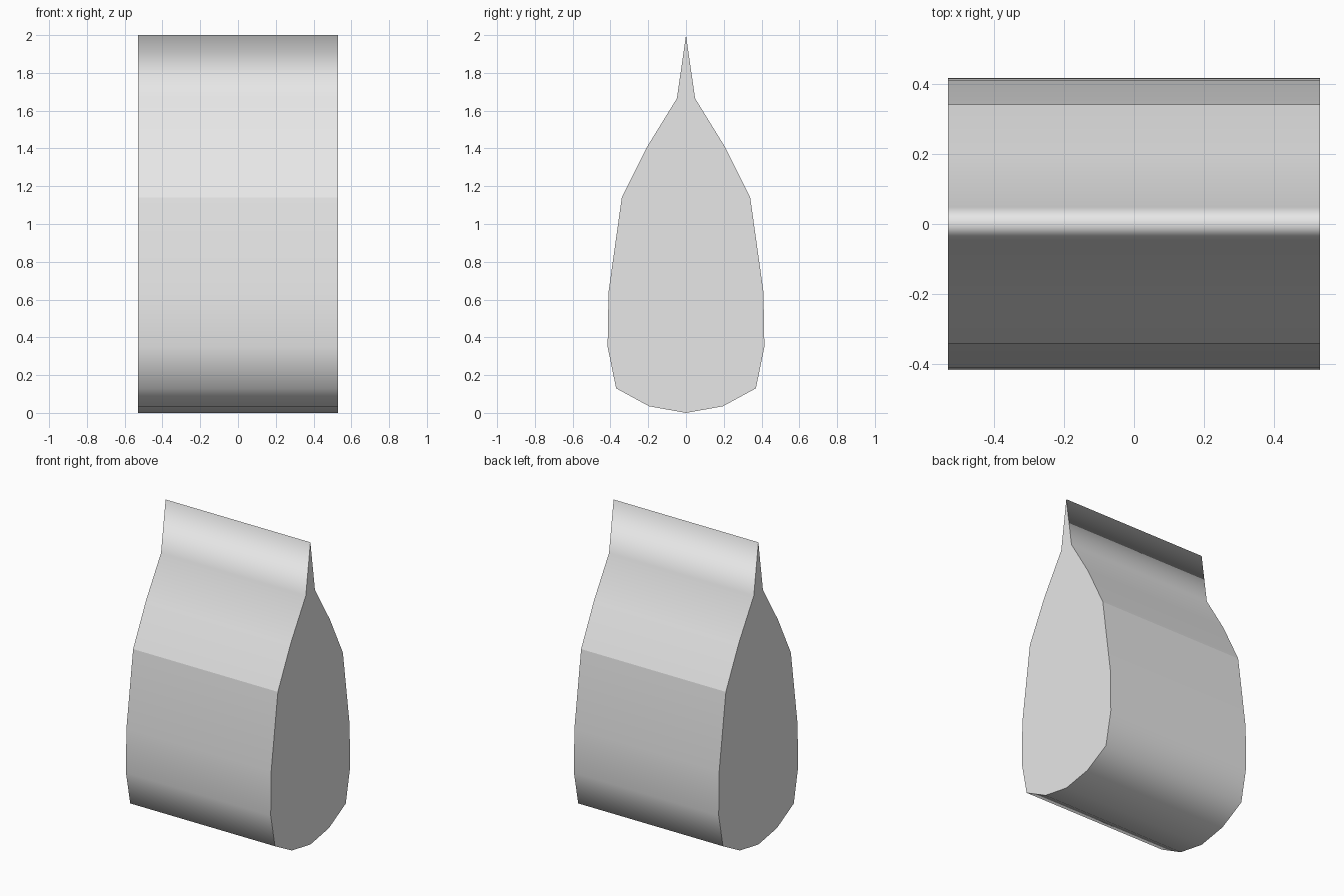
import bpy
import bmesh

cube = bpy.data.objects.get("Cube")
if cube:
    bpy.data.objects.remove(cube, do_unlink=True)

HALF_WIDTH = 0.53
SHOULDER_Z = 1.14

# Half outline of the pouch, bottom to pinched top: (depth, height)
half = [(0, 0), (0.195, 0.035), (0.37, 0.13), (0.415, 0.35), (0.41, 0.64),
        (0.34, SHOULDER_Z), (0.205, 1.41), (0.048, 1.665), (0, 2)]
outline = half + [(-y, z) for y, z in reversed(half[1:-1])]

# Pale grey material
grey = bpy.data.materials.new("pale_grey")
grey.use_nodes = True
colour = (0.8, 0.8, 0.8, 1)
grey.diffuse_color = colour
bsdf = next(n for n in grey.node_tree.nodes if n.type == 'BSDF_PRINCIPLED')
bsdf.inputs["Base Color"].default_value = colour

# Pouch body: outline extruded across the width
bm = bmesh.new()
side = bm.faces.new([bm.verts.new((-HALF_WIDTH, y, z)) for y, z in outline])
extruded = bmesh.ops.extrude_face_region(bm, geom=[side], use_keep_orig=True)
moved = [g for g in extruded["geom"] if isinstance(g, bmesh.types.BMVert)]
bmesh.ops.translate(bm, verts=moved, vec=(2 * HALF_WIDTH, 0, 0))
bmesh.ops.recalc_face_normals(bm, faces=bm.faces)

# Smooth wrap, with creases around the flat ends and along the shoulders
for face in bm.faces:
    face.smooth = len(face.verts) == 4
for edge in bm.edges:
    on_end = any(len(f.verts) > 4 for f in edge.link_faces)
    on_shoulder = all(abs(v.co.z - SHOULDER_Z) < 0.001 for v in edge.verts)
    edge.smooth = not (on_end or on_shoulder)

mesh = bpy.data.meshes.new("pouch_body")
bm.to_mesh(mesh)
bm.free()
mesh.materials.append(grey)
pouch = bpy.data.objects.new("pouch_body", mesh)
bpy.context.collection.objects.link(pouch)
